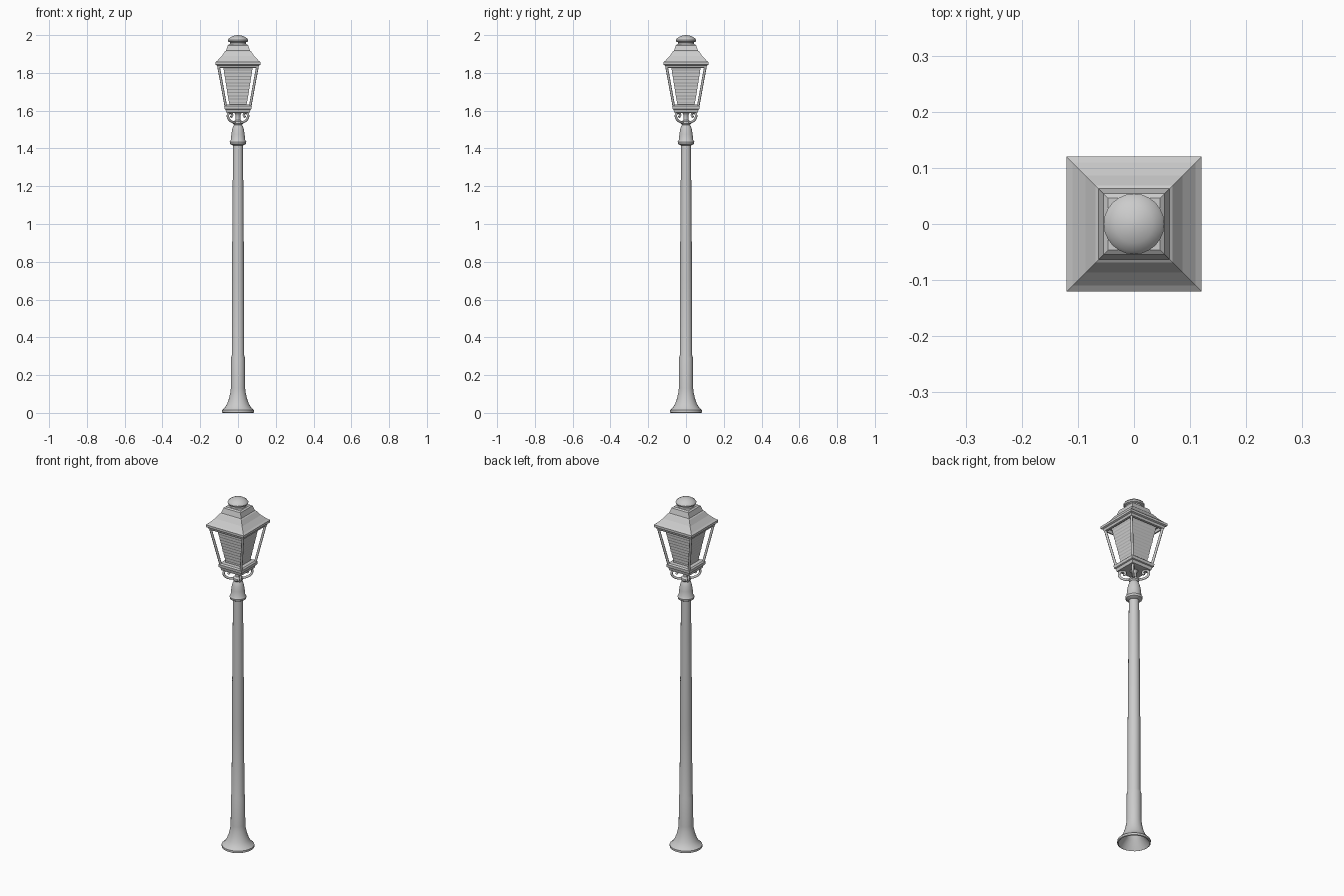
import bpy, bmesh, math
from mathutils import Vector

if "Cube" in bpy.data.objects:
    bpy.data.objects.remove(bpy.data.objects["Cube"])


def make_object(name, bm, smooth=None):
    bmesh.ops.recalc_face_normals(bm, faces=bm.faces)
    mesh = bpy.data.meshes.new(name)
    bm.to_mesh(mesh)
    bm.free()
    ob = bpy.data.objects.new(name, mesh)
    bpy.context.collection.objects.link(ob)
    if smooth:
        bpy.ops.object.select_all(action='DESELECT')
        ob.select_set(True)
        bpy.context.view_layer.objects.active = ob
        bpy.ops.object.shade_smooth_by_angle(angle=math.radians(smooth))
    return ob


def stack(name, profile, sides, square=False, cap=True, smooth=None):
    """Rings of (radius or half-width, z) joined into a solid."""
    bm = bmesh.new()
    k, off = (math.sqrt(2), math.pi / 4) if square else (1, 0)
    rings = []
    for r, z in profile:
        rings.append([bm.verts.new((r * k * math.cos(off + 2 * math.pi * i / sides),
                                    r * k * math.sin(off + 2 * math.pi * i / sides), z))
                      for i in range(sides)])
    for a, b in zip(rings, rings[1:]):
        for i in range(sides):
            j = (i + 1) % sides
            bm.faces.new((a[i], a[j], b[j], b[i]))
    if cap:
        bm.faces.new(rings[0])
        bm.faces.new(rings[-1])
    return make_object(name, bm, smooth)


def lathe(name, profile, sides=24):
    return stack(name, profile, sides, smooth=40)


def bar(name, points, radius, smooth_curve=False):
    """Round rod following a path, turned into a mesh."""
    cu = bpy.data.curves.new(name, 'CURVE')
    cu.dimensions = '3D'
    cu.bevel_depth = radius
    cu.bevel_resolution = 2
    cu.use_fill_caps = True
    cu.resolution_u = 5
    if smooth_curve:
        sp = cu.splines.new('BEZIER')
        sp.bezier_points.add(len(points) - 1)
        for bp, p in zip(sp.bezier_points, points):
            bp.co = p
            bp.handle_left_type = bp.handle_right_type = 'AUTO'
    else:
        sp = cu.splines.new('POLY')
        sp.points.add(len(points) - 1)
        for pt, p in zip(sp.points, points):
            pt.co = (*p, 1)
    ob = bpy.data.objects.new(name, cu)
    bpy.context.collection.objects.link(ob)
    return ob


# Pole with flared foot, hollow underneath
lathe("pole", [(0.0, 0.09), (0.028, 0.08), (0.045, 0.045), (0.075, 0.008), (0.08, 0.0),
               (0.085, 0.003), (0.085, 0.014), (0.071, 0.026), (0.058, 0.048),
               (0.048, 0.075), (0.041, 0.105), (0.038, 0.13), (0.037, 0.29),
               (0.033, 0.305), (0.032, 0.7), (0.029, 1.1), (0.026, 1.43)])

# Collar on top of the pole
lathe("collar", [(0.026, 1.415), (0.042, 1.424), (0.044, 1.435), (0.038, 1.445),
                 (0.035, 1.475), (0.031, 1.50), (0.025, 1.518), (0.018, 1.53)])

# Turned stem holding the lantern
lathe("stem", [(0.018, 1.52), (0.027, 1.532), (0.026, 1.542), (0.014, 1.55),
               (0.012, 1.575), (0.018, 1.585), (0.03, 1.595)], 16)

# Square lantern tray
stack("lantern_tray", [(0.05, 1.588), (0.062, 1.59), (0.066, 1.606), (0.072, 1.609),
                       (0.073, 1.625), (0.066, 1.632), (0.044, 1.634)], 4, square=True)

# Ribbed glass body tapering to the tray
ribs, glass = 13, []
for i in range(ribs):
    t = i / (ribs - 1)
    w, z = 0.046 + 0.034 * t, 1.63 + 0.205 * t
    glass += [(w, z), (w + 0.0005, z + 0.012)]
stack("glass_body", glass, 4, square=True)

# Corner posts and scroll brackets
for i in range(4):
    a = math.pi / 4 + i * math.pi / 2
    d = Vector((math.cos(a), math.sin(a), 0))
    k = math.sqrt(2)

    def at(r, z):
        return d * r + Vector((0, 0, z))

    bar(f"corner_post_{i + 1}", [at(0.064 * k, 1.62), at(0.105 * k, 1.845)], 0.0068)
    bar(f"scroll_bracket_{i + 1}",
        [at(0.012, 1.538), at(0.045, 1.541), at(0.071, 1.558), at(0.074, 1.58),
         at(0.058, 1.59), at(0.044, 1.578), at(0.052, 1.566)], 0.0065, True)

# Hipped roof with eave rim and recessed underside
stack("roof", [(0.07, 1.842), (0.094, 1.84), (0.098, 1.826), (0.108, 1.828),
               (0.112, 1.84), (0.12, 1.844), (0.12, 1.857), (0.11, 1.864),
               (0.086, 1.889), (0.069, 1.914), (0.063, 1.918), (0.054, 1.946),
               (0.046, 1.952)], 4, square=True)

# Round vent cap
lathe("vent_cap", [(0.044, 1.94), (0.042, 1.962), (0.052, 1.966), (0.054, 1.974),
                   (0.048, 1.983), (0.034, 1.992), (0.018, 1.998), (0.004, 2.0)])
